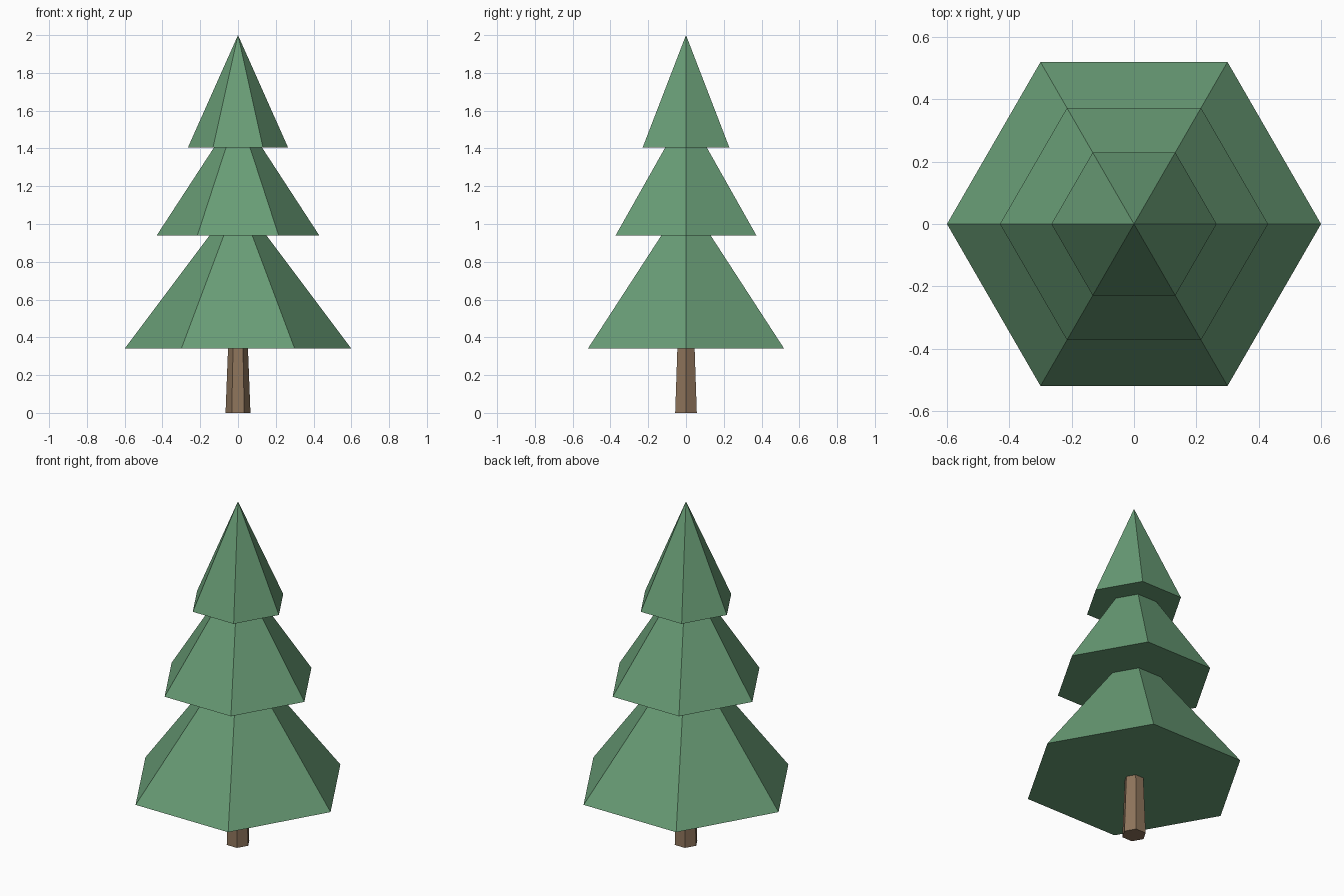
import bpy
import math

if "Cube" in bpy.data.objects:
    bpy.data.objects.remove(bpy.data.objects["Cube"])


def material(name, rgb):
    m = bpy.data.materials.new(name)
    m.diffuse_color = (*rgb, 1.0)
    m.use_nodes = True
    m.node_tree.nodes["Principled BSDF"].inputs["Base Color"].default_value = m.diffuse_color
    return m


green = material("needle green", (0.14, 0.335, 0.18))
brown = material("bark brown", (0.27, 0.175, 0.105))


def hex_cone(name, r_bottom, r_top, z_bottom, z_top, mat):
    """Six-sided flat-shaded cone with corners on the x axis."""
    bpy.ops.mesh.primitive_cone_add(
        vertices=6, radius1=r_bottom, radius2=r_top, depth=z_top - z_bottom,
        location=(0, 0, (z_bottom + z_top) / 2), rotation=(0, 0, math.pi / 6))
    ob = bpy.context.object
    ob.name = name
    ob.data.materials.append(mat)
    bpy.ops.object.transform_apply(location=True, rotation=True, scale=True)
    return ob


# Tapered trunk, ending just inside the lowest branches
hex_cone("trunk", 0.066, 0.052, 0.0, 0.36, brown)

# Stacked branch tiers: name, radius, base height, tip height
for name, radius, base, tip in (
        ("lower_branches", 0.60, 0.34, 1.14),
        ("middle_branches", 0.43, 0.94, 1.60),
        ("top_branches", 0.265, 1.405, 2.0)):
    hex_cone(name, radius, 0.0, base, tip, green)
